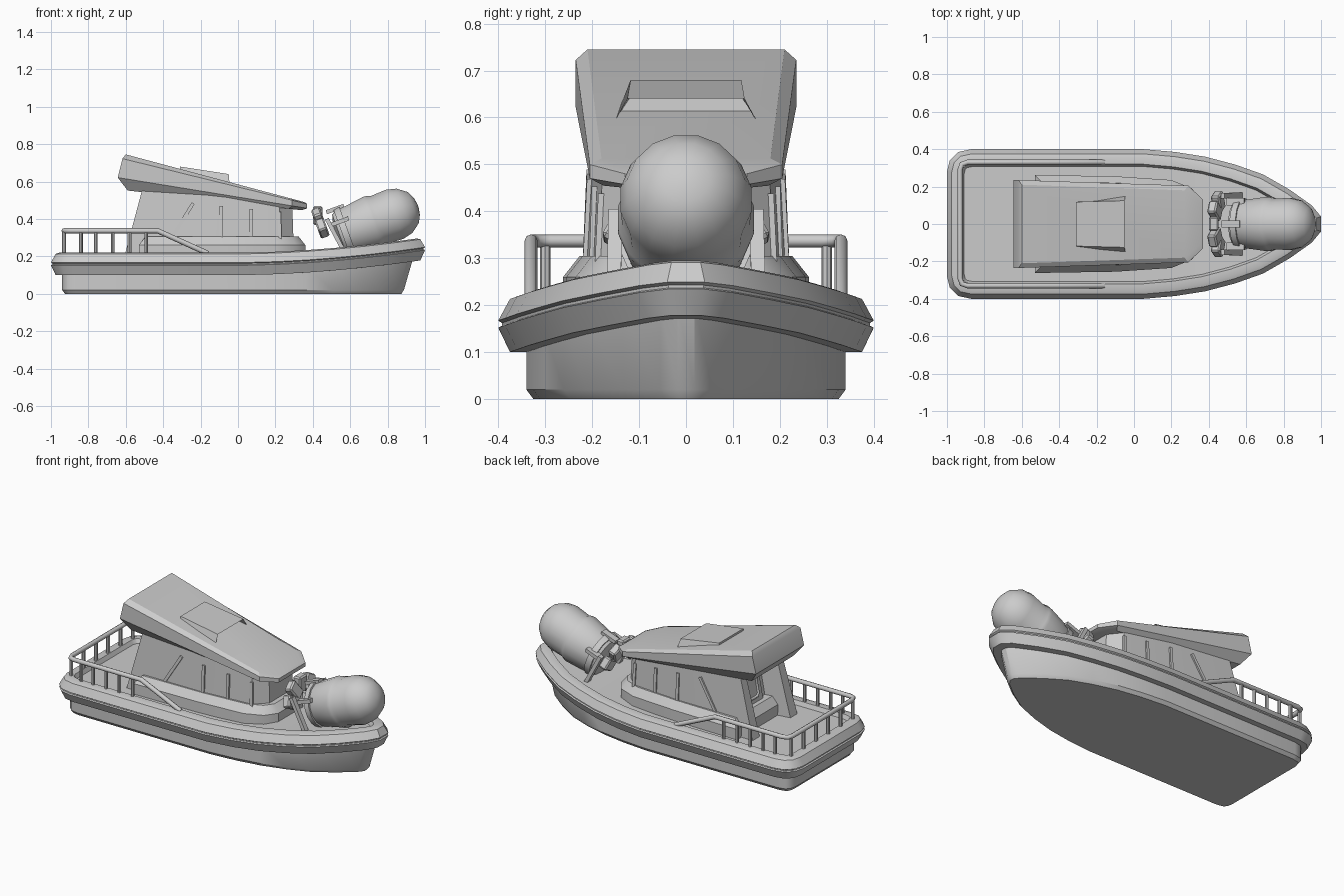
import bpy, bmesh
from math import pi, sin, cos, radians
from mathutils import Vector, Matrix

if "Cube" in bpy.data.objects:
    bpy.data.objects.remove(bpy.data.objects["Cube"])


def finish(name, bm, angle=35):
    bmesh.ops.recalc_face_normals(bm, faces=bm.faces[:])
    me = bpy.data.meshes.new(name)
    bm.to_mesh(me)
    bm.free()
    me.shade_smooth()
    me.set_sharp_from_angle(angle=radians(angle))
    ob = bpy.data.objects.new(name, me)
    bpy.context.collection.objects.link(ob)
    return ob


def loft(name, rings, cap_first=True, cap_last=True, angle=35):
    """Skin a stack of closed rings; caps join mirrored points."""
    bm = bmesh.new()
    vs = [[bm.verts.new(p) for p in r] for r in rings]
    n = len(rings[0])
    for a, b in zip(vs, vs[1:]):
        for i in range(n):
            j = (i + 1) % n
            bm.faces.new((a[i], a[j], b[j], b[i]))
    for ring, do in ((vs[0], cap_first), (vs[-1], cap_last)):
        if do:
            for i in range(n // 2 - 1):
                bm.faces.new((ring[i], ring[i + 1], ring[n - 2 - i], ring[n - 1 - i]))
    return finish(name, bm, angle)


def mirror(half):
    return half + [(x, -y) for x, y in reversed(half)]


def offset(pts, d):
    """Mitred inward offset of a clockwise plan outline."""
    out, n = [], len(pts)
    for i in range(n):
        p0, p, p1 = (Vector(pts[k % n]) for k in (i - 1, i, i + 1))
        a, b = (p - p0).normalized(), (p1 - p).normalized()
        na, nb = Vector((a.y, -a.x)), Vector((b.y, -b.x))
        out.append(p + (na + nb) * d / (1 + na.dot(nb)))
    return out


def beam(name, p, q, w, t, sides=4, bevel=0):
    """Bar between two points: boxes for 4 sides, round posts otherwise."""
    p, q = Vector(p), Vector(q)
    bm = bmesh.new()
    if sides == 4:
        bmesh.ops.create_cube(bm, size=1)
        bmesh.ops.scale(bm, vec=(w, t, (q - p).length), verts=bm.verts)
        if bevel:
            bmesh.ops.bevel(bm, geom=bm.edges[:], offset=bevel, segments=1, affect='EDGES')
    else:
        bmesh.ops.create_cone(bm, cap_ends=True, segments=sides, radius1=w, radius2=w, depth=(q - p).length)
    z = (q - p).normalized()
    y = Vector((0, 1, 0)) if abs(z.y) < .9 else Vector((0, 0, 1))
    x = y.cross(z).normalized()
    y = z.cross(x)
    m = Matrix((x, y, z)).transposed().to_4x4()
    m.translation = (p + q) / 2
    bm.transform(m)
    return finish(name, bm)


def tube(name, pts, r, cyclic=False):
    cu = bpy.data.curves.new(name, 'CURVE')
    cu.dimensions = '3D'
    cu.bevel_depth, cu.bevel_resolution, cu.use_fill_caps = r, 2, True
    s = cu.splines.new('POLY')
    s.points.add(len(pts) - 1)
    for k, p in zip(s.points, pts):
        k.co = (*p, 1)
    s.use_cyclic_u = cyclic
    ob = bpy.data.objects.new(name, cu)
    bpy.context.collection.objects.link(ob)
    return ob


def sheer(x):
    return .082 * max(0, x) ** 1.8


# Hull, fender and deck share one plan outline
plan = mirror([(-1, .28), (-.985, .34), (-.94, .385), (-.87, .4), (-.4, .4), (.05, .4),
               (.22, .385), (.38, .36), (.54, .318), (.69, .265), (.83, .185), (.95, .1), (1, .04)])


def plan_ring(d, z, rise=1, rake=0):
    return [(p.x - rake * max(0, p.x) ** 2, p.y, z + rise * sheer(p.x)) for p in offset(plan, d)]


loft("hull", [plan_ring(.075, 0, 0, .06), plan_ring(.06, .02, 0, .06), plan_ring(.06, .13)])
loft("fender", [plan_ring(d, z) for d, z in (
    (.07, .1), (.025, .1), (0, .152), (.008, .156), (.008, .162), (0, .167),
    (.025, .213), (.045, .22), (.08, .22), (.092, .195))], False, True)

# Stern railing
half = [(-.16, .33, .215), (-.43, .33, .337), (-.89, .33, .337), (-.92, .32, .337), (-.93, .29, .337)]
tube("railing", half + [(x, -y, z) for x, y, z in reversed(half)], .014)
for s in (1, -1):
    for x in (-.84, -.76, -.67, -.58, -.49):
        beam("rail_post", (x, s * .33, .2), (x, s * .33, .335), .01, 0, 8)
    for y in (.3, .18, .06):
        beam("rail_post", (-.93, s * y, .2), (-.93, s * y, .335), .011, 0, 8)

# Cabin coaming
base = mirror([(-.53, .262), (-.1, .255), (.2, .235), (.31, .19), (.36, .12)])
loft("cabin_base", [[(*p, z) for p in offset(base, d)]
                    for d, z in ((0, .18), (0, .26), (.035, .305))])

# Cabin walls with recessed rear entrance
low = mirror([(-.47, .13), (-.61, .15), (-.61, .218), (-.1, .218), (.23, .19), (.3, .12)])
high = mirror([(-.4, .13), (-.51, .15), (-.51, .2), (-.1, .2), (.22, .178), (.29, .11)])
loft("cabin_walls", [[(x, y, .19) for x, y in low],
                     [(x, y, .575 - .11 * (x + .6)) for x, y in high]], False, False)

# Window pillars
for s in (1, -1):
    for x0, x1, y0, y1 in ((-.36, -.24, .214, .206), (-.09, -.09, .214, .205),
                           (.07, .07, .2, .195), (.225, .22, .188, .181)):
        beam("window_pillar", (x0, s * y0, .29), (x1, s * y1, .52 - .1 * (x1 + .6)), .018, .012)

# Rear door with window frame
beam("rear_door", (-.472, 0, .2), (-.41, 0, .53), .03, .17)
frame = [(y, z) for y, z in ((-.05, .35), (-.035, .335), (.035, .335), (.05, .35),
                             (.05, .47), (.035, .485), (-.035, .485), (-.05, .47))]
tube("door_window_frame", [(-.487 + (z - .2) * .19, y, z) for y, z in frame], .009, True)

# Roof, a wedge with chamfered edges


def roof_ring(t, xs, ys):
    r = []
    for x, y in mirror(list(zip(xs, ys))):
        bot, top = .553 - .113 * (x + .6), .745 - .267 * (x + .6)
        r.append((x, y, bot + t * (top - bot)))
    return r


loft("roof", [roof_ring(0, (-.59, .27, .34), (.2, .175, .1)),
              roof_ring(.32, (-.643, .29, .37), (.235, .205, .13)),
              roof_ring(.86, (-.618, .29, .37), (.235, .205, .13)),
              roof_ring(1, (-.6, .27, .355), (.21, .18, .11))], angle=25)

# Roof scoop, hollow at the front
bm = bmesh.new()
co = [(-.31, .12, .64), (-.31, .118, .68), (-.05, .125, .64), (-.045, .155, .585)]
a = [bm.verts.new(p) for p in co]
b = [bm.verts.new((x, -y, z)) for x, y, z in co]
bm.faces.new(a)
bm.faces.new(b[::-1])
for i in range(4):
    f = bm.faces.new((a[i], b[i], b[(i + 1) % 4], a[(i + 1) % 4]))
    if i == 2:
        front = f
bmesh.ops.recalc_face_normals(bm, faces=bm.faces[:])
bmesh.ops.inset_region(bm, faces=[front], thickness=.011)
bmesh.ops.translate(bm, verts=front.verts[:], vec=(-.06, 0, .012))
finish("roof_scoop", bm)

# Bow barrel, turned about a tilted axis
axis = Matrix.Translation((.81, 0, .415)) @ Matrix.Rotation(radians(-20), 4, 'Y')


def turned(name, profile, n=16, angle=30):
    loft(name, [[axis @ Vector((s, r * cos((i + .5) * 2 * pi / n), r * sin((i + .5) * 2 * pi / n)))
                 for i in range(n)] for s, r in profile], angle=angle)


turned("bow_barrel", [(-.3, .06), (-.285, .115), (-.27, .125), (-.1, .148), (-.08, .146),
                      (-.06, .138), (.03, .142), (.085, .128), (.135, .09), (.155, .05), (.162, .012)])
turned("barrel_collar", [(-.27, .1), (-.27, .135), (-.235, .14), (-.235, .1)])

# Yoke pads and legs holding the barrel
for k in (-62, -31, 0, 31, 62):
    d = Vector((0, sin(radians(k)), cos(radians(k))))
    t = Vector((0, d.z, -d.y))
    c = Vector((-.36, 0, 0)) + d * .135
    beam("yoke_pad", axis @ (c - t * .037), axis @ (c + t * .037), .05, .1, bevel=.008)
    if k in (-62, 0, 62):
        c = Vector((-.31, 0, 0)) + d * .135
        beam("yoke_clip", axis @ c, axis @ (c + Vector((.1, 0, 0))), .022, .04)
for s in (1, -1):
    beam("yoke_leg", (.475, s * .15, .4), (.575, s * .155, .21), .022, .03)
